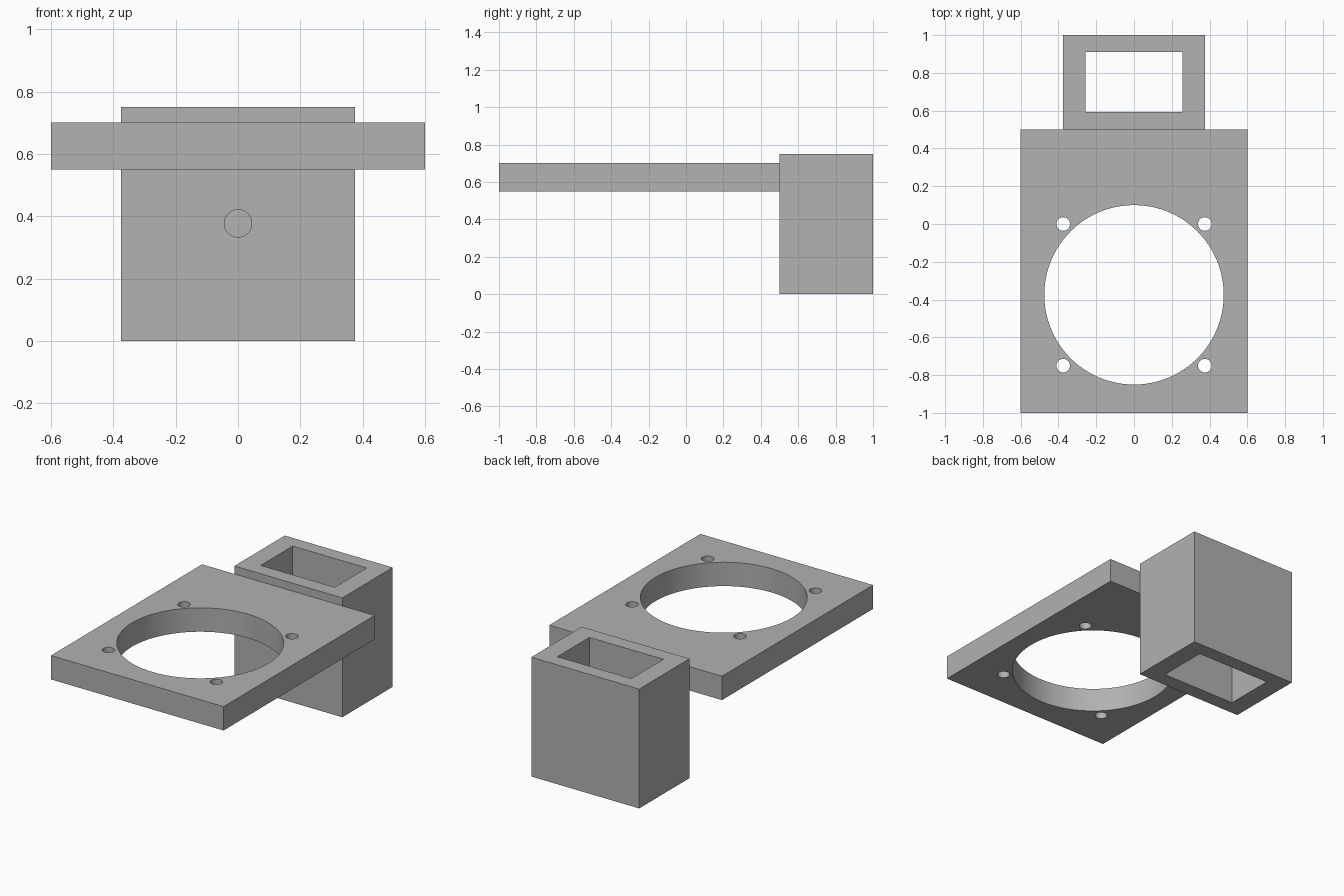
import bpy
import math
from mathutils import Matrix

cube = bpy.data.objects.get("Cube")
if cube:
    bpy.data.objects.remove(cube, do_unlink=True)

grey = bpy.data.materials.new("plain grey")
grey.use_nodes = True
colour = (0.445, 0.445, 0.445, 1)
grey.diffuse_color = colour
grey.node_tree.nodes["Principled BSDF"].inputs["Base Color"].default_value = colour


def box(name, low, high):
    """Box between two opposite corners."""
    bpy.ops.mesh.primitive_cube_add(size=1)
    ob = bpy.context.object
    ob.name = name
    centre = [(a + b) / 2 for a, b in zip(low, high)]
    size = [b - a for a, b in zip(low, high)]
    ob.data.transform(Matrix.Translation(centre) @ Matrix.Diagonal((*size, 1)))
    ob.data.materials.append(grey)
    return ob


def cylinder(name, centre, radius, depth, sides, turn=0):
    """Cylinder along z, or along y when turned a quarter."""
    bpy.ops.mesh.primitive_cylinder_add(vertices=sides, radius=radius, depth=depth,
                                        location=centre, rotation=(turn, 0, 0))
    ob = bpy.context.object
    ob.name = name
    ob.data.materials.append(grey)
    return ob


def cut(target, cutter):
    """Subtract the cutter, then discard it."""
    cutter.hide_render = True
    mod = target.modifiers.new("cut", "BOOLEAN")
    mod.operation = "DIFFERENCE"
    mod.solver = "EXACT"
    mod.object = cutter
    bpy.context.view_layer.objects.active = target
    bpy.ops.object.modifier_apply(modifier=mod.name)
    bpy.data.objects.remove(cutter, do_unlink=True)


# Flat plate with a large round opening and four screw holes
plate = box("mounting_plate", (-0.6, -1, 0.55), (0.6, 0.5, 0.7))
cut(plate, cylinder("opening_cutter", (0, -0.375, 0.625), 0.475, 0.4, 96))
for x in (-0.375, 0.375):
    for y in (-0.75, 0):
        cut(plate, cylinder("screw_cutter", (x, y, 0.625), 0.036, 0.4, 32))

# Rectangular sleeve, open at top and bottom, with a hole in its front wall
sleeve = box("post_sleeve", (-0.375, 0.5, 0), (0.375, 1, 0.75))
cut(sleeve, box("channel_cutter", (-0.257, 0.592, -0.2), (0.257, 0.91, 0.95)))
cut(sleeve, cylinder("set_screw_cutter", (0, 0.55, 0.377), 0.044, 0.3, 32, math.pi / 2))

# Smooth round walls, crisp edges
for ob in (plate, sleeve):
    bpy.ops.object.select_all(action="DESELECT")
    ob.select_set(True)
    bpy.context.view_layer.objects.active = ob
    bpy.ops.object.shade_smooth_by_angle(angle=math.radians(30))
